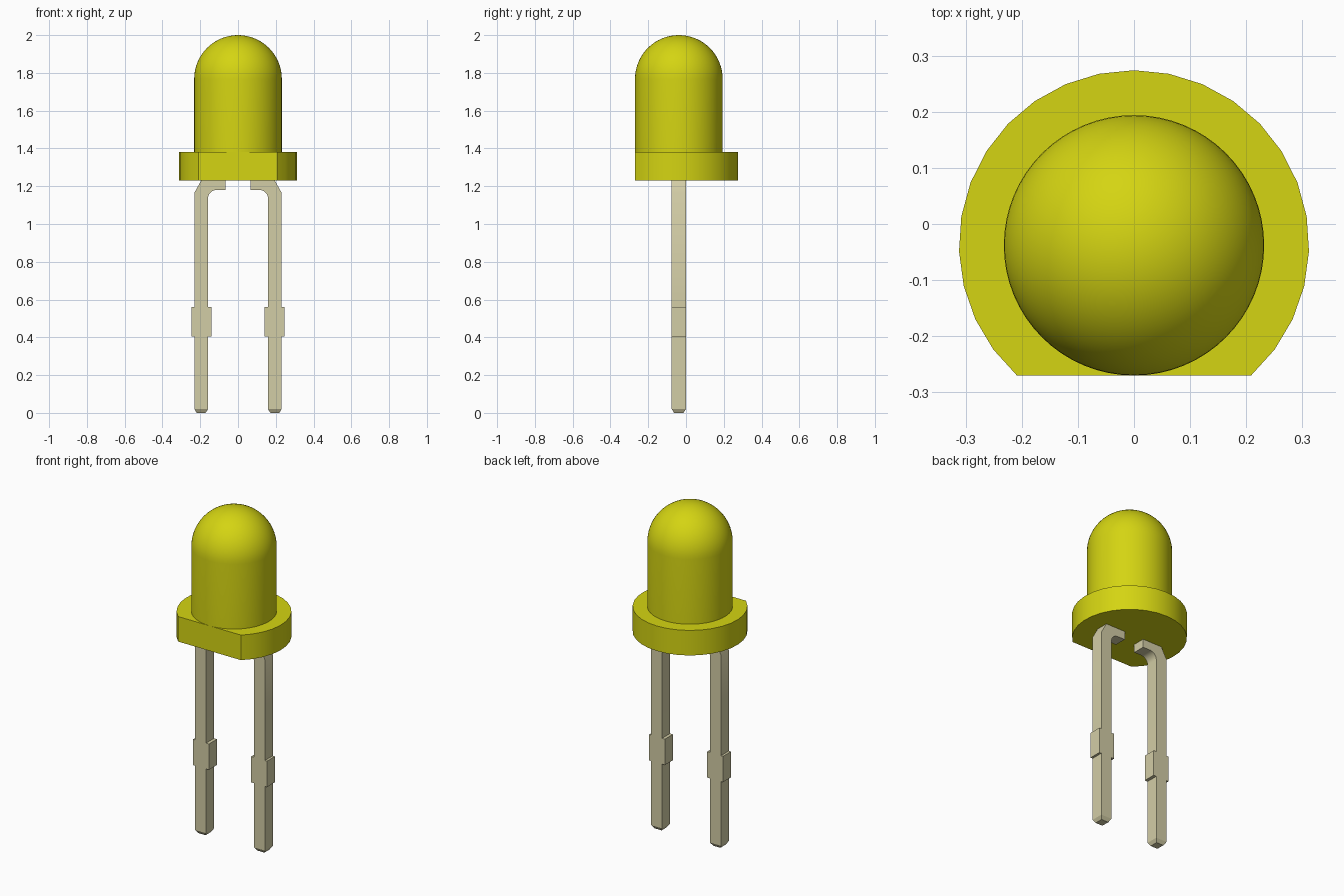
import bpy, bmesh, math
from mathutils import Vector

cube = bpy.data.objects.get("Cube")
if cube:
    bpy.data.objects.remove(cube)

AXIS_Y = -0.038      # shared centre line of lens, rim and leads
RIM_BOTTOM, RIM_TOP = 1.23, 1.38


def material(name, rgb):
    mat = bpy.data.materials.new(name)
    mat.use_nodes = True
    mat.diffuse_color = (*rgb, 1)
    mat.node_tree.nodes["Principled BSDF"].inputs["Base Color"].default_value = (*rgb, 1)
    return mat


def finish(bm, name, mat):
    bmesh.ops.recalc_face_normals(bm, faces=bm.faces[:])
    mesh = bpy.data.meshes.new(name)
    bm.to_mesh(mesh)
    bm.free()
    mesh.materials.append(mat)
    obj = bpy.data.objects.new(name, mesh)
    bpy.context.collection.objects.link(obj)
    bpy.ops.object.select_all(action="DESELECT")
    obj.select_set(True)
    bpy.context.view_layer.objects.active = obj
    bpy.ops.object.shade_smooth_by_angle(angle=math.radians(30))
    return obj


def prism(points, depth):
    """Face through the points, extruded along the depth vector."""
    bm = bmesh.new()
    face = bm.faces.new([bm.verts.new(p) for p in points])
    new = bmesh.ops.extrude_face_region(bm, geom=[face], use_keep_orig=True)["geom"]
    bmesh.ops.translate(bm, vec=depth,
                        verts=[v for v in new if isinstance(v, bmesh.types.BMVert)])
    return bm


yellow = material("yellow plastic", (0.66, 0.66, 0.006))
metal = material("pale lead metal", (0.65, 0.61, 0.38))

# Lens: cylinder wall and hemispherical top, turned around the axis
radius, shoulder = 0.232, 1.768
profile = [(radius, RIM_TOP)]
for i in range(17):
    a = math.pi / 2 * i / 16
    profile.append((radius * math.cos(a), shoulder + radius * math.sin(a)))
bm = bmesh.new()
verts = [bm.verts.new((r, AXIS_Y, z)) for r, z in profile]
edges = [bm.edges.new(pair) for pair in zip(verts, verts[1:])]
bmesh.ops.spin(bm, geom=verts + edges, cent=(0, AXIS_Y, 0), axis=(0, 0, 1),
               angle=math.tau, steps=64, use_duplicate=False)
bmesh.ops.remove_doubles(bm, verts=bm.verts[:], dist=0.0005)
finish(bm, "lens", yellow)

# Rim: faceted disc with a flat cut at the front
rim_radius, half_arc, steps = 0.312, math.radians(138), 24
outline = []
for i in range(steps + 1):
    a = -half_arc + 2 * half_arc * i / steps
    outline.append((rim_radius * math.sin(a),
                    AXIS_Y + rim_radius * math.cos(a), RIM_BOTTOM))
finish(prism(outline, Vector((0, 0, RIM_TOP - RIM_BOTTOM))), "rim", yellow)

# Leads: bent strips with a wider stop and a tapered tip
inner, outer, tip, thick = 0.159, 0.231, 0.02, 0.075
stop_in, stop_out, stop_low, stop_high = 0.14, 0.245, 0.405, 0.56
bend = 0.045
for name, side in (("left_lead", 1), ("right_lead", -1)):
    shape = [(inner, tip), (outer, tip),
             (outer, stop_low), (stop_out, stop_low),
             (stop_out, stop_high), (outer, stop_high),
             (outer, 1.165), (0.195, RIM_BOTTOM),
             (0.065, RIM_BOTTOM), (0.065, 1.18)]
    for i in range(7):
        a = math.pi / 2 * (1 - i / 6)
        shape.append((inner - bend + bend * math.cos(a),
                      1.18 - bend + bend * math.sin(a)))
    shape += [(inner, stop_high), (stop_in, stop_high),
              (stop_in, stop_low), (inner, stop_low)]
    bm = prism([(side * x, AXIS_Y - thick / 2, z) for x, z in shape],
               Vector((0, thick, 0)))
    # Tapered tip
    end = min(bm.faces, key=lambda f: f.calc_center_median().z)
    end = bmesh.ops.extrude_discrete_faces(bm, faces=[end])["faces"][0]
    centre = end.calc_center_median()
    for v in end.verts:
        v.co = centre + (v.co - centre) * 0.66
        v.co.z = 0
    finish(bm, name, metal)
